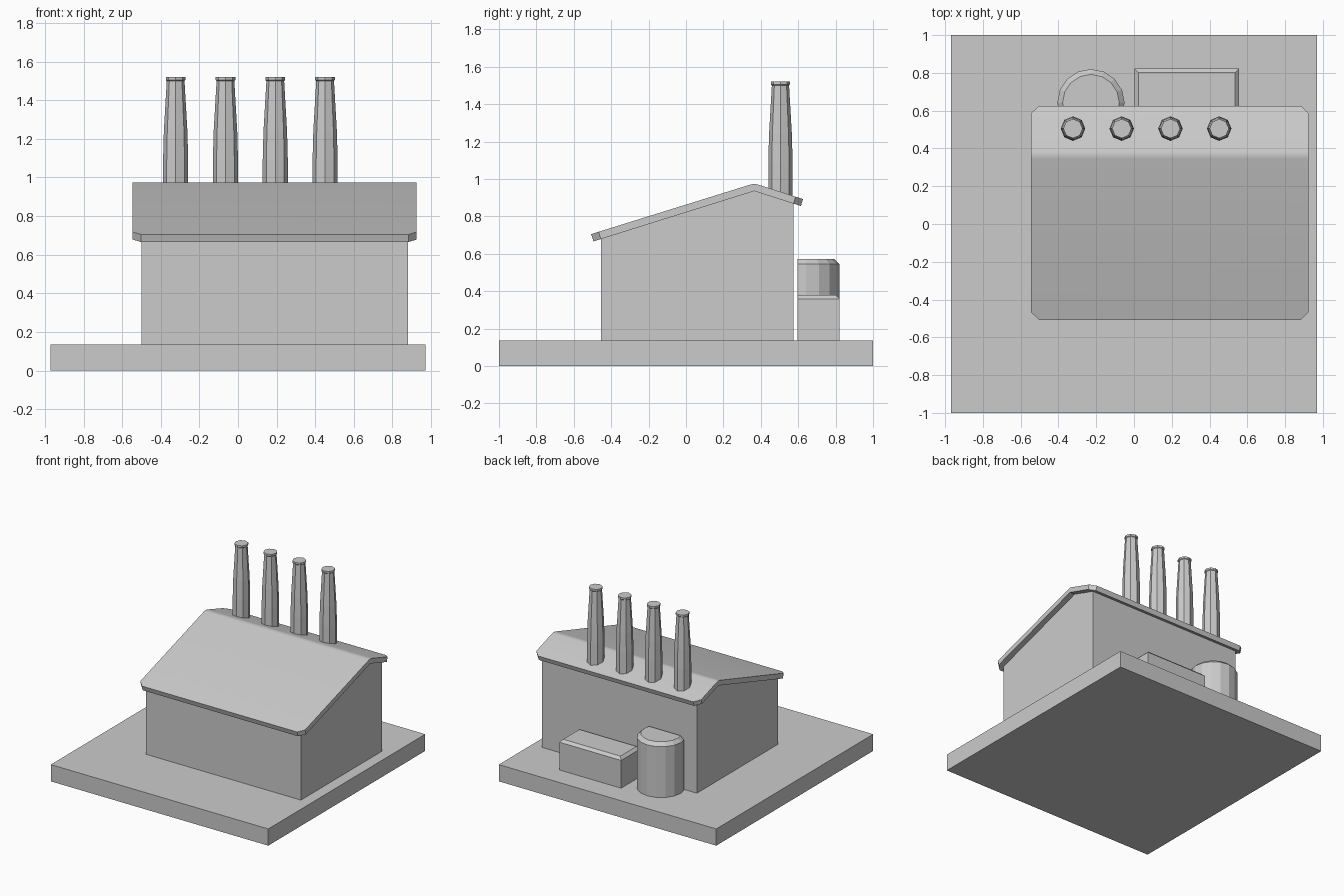
import bpy, bmesh, math
from mathutils import Matrix

if "Cube" in bpy.data.objects:
    bpy.data.objects.remove(bpy.data.objects["Cube"])


def finish(name, bm):
    bmesh.ops.recalc_face_normals(bm, faces=bm.faces[:])
    me = bpy.data.meshes.new(name)
    bm.to_mesh(me)
    bm.free()
    ob = bpy.data.objects.new(name, me)
    bpy.context.collection.objects.link(ob)
    return ob


def box(x0, x1, y0, y1, z0, z1):
    bm = bmesh.new()
    bmesh.ops.create_cube(bm, size=1)
    for v in bm.verts:
        v.co = ((x0 + x1) / 2 + v.co.x * (x1 - x0),
                (y0 + y1) / 2 + v.co.y * (y1 - y0),
                (z0 + z1) / 2 + v.co.z * (z1 - z0))
    return bm


def extrude_x(profile, x0, x1):
    """Extrude a closed (y, z) profile from x0 to x1."""
    bm = bmesh.new()
    a = [bm.verts.new((x0, y, z)) for y, z in profile]
    b = [bm.verts.new((x1, y, z)) for y, z in profile]
    n = len(profile)
    bm.faces.new(a)
    bm.faces.new(b[::-1])
    for i in range(n):
        bm.faces.new((a[i], a[(i + 1) % n], b[(i + 1) % n], b[i]))
    return bm


def lathe(profile, sides, cx, cy):
    """Stack rings of (radius, z), capped at both ends."""
    bm = bmesh.new()
    rings = [[bm.verts.new((cx + r * math.cos(math.tau * i / sides),
                            cy + r * math.sin(math.tau * i / sides), z))
              for i in range(sides)] for r, z in profile]
    for lo, hi in zip(rings, rings[1:]):
        for i in range(sides):
            j = (i + 1) % sides
            bm.faces.new((lo[i], lo[j], hi[j], hi[i]))
    bm.faces.new(rings[0])
    bm.faces.new(rings[-1])
    return bm


# Ground slab
finish("base_slab", box(-0.97, 0.97, -1, 1, 0, 0.135))

# Building body with gable ends tucked just under the roof
finish("building_walls", extrude_x(
    [(-0.455, 0.13), (0.575, 0.13), (0.575, 0.88), (0.365, 0.945), (-0.455, 0.69)],
    -0.5, 0.88))

# Roof: bent slab with a softened ridge and clipped eave corners
roof = extrude_x(
    [(-0.507, 0.705), (-0.495, 0.666), (0.365, 0.935), (0.614, 0.855),
     (0.626, 0.892), (0.385, 0.970), (0.365, 0.974), (0.345, 0.970)],
    -0.545, 0.925)
corners = [e for e in roof.edges
           if abs(e.verts[0].co.x - e.verts[1].co.x) < 1e-5
           and e.calc_length() < 0.06
           and all(v.co.y < -0.4 or v.co.y > 0.6 for v in e.verts)]
bmesh.ops.bevel(roof, geom=corners, offset=0.042, segments=1, affect='EDGES')
roof_ob = finish("roof", roof)
bpy.context.view_layer.objects.active = roof_ob
roof_ob.select_set(True)
bpy.ops.object.shade_smooth_by_angle(angle=math.radians(25))
roof_ob.select_set(False)

# Row of tapered octagonal chimneys with a small rim
for i in range(4):
    finish(f"chimney_{i + 1}", lathe(
        [(0.065, 0.84), (0.065, 1.09), (0.061, 1.24), (0.046, 1.50),
         (0.051, 1.505), (0.051, 1.52)], 8, -0.323 + 0.258 * i, 0.505))

# Round tank, cut flat on the side facing the wall
tank = lathe([(0.178, 0.13), (0.178, 0.545), (0.150, 0.572)], 16, -0.228, 0.642)
cut = bmesh.ops.bisect_plane(tank, geom=tank.verts[:] + tank.edges[:] + tank.faces[:],
                             plane_co=(0, 0.595, 0), plane_no=(0, -1, 0), clear_outer=True)
bmesh.ops.holes_fill(tank, edges=[e for e in tank.edges if e.is_boundary], sides=0)
finish("storage_tank", tank)

# Low equipment box with chamfered top edges, except against the wall
crate = box(0.003, 0.555, 0.595, 0.822, 0.13, 0.38)
top = [e for e in crate.edges
       if all(v.co.z > 0.37 for v in e.verts) and any(v.co.y > 0.7 for v in e.verts)]
bmesh.ops.bevel(crate, geom=top, offset=0.021, segments=1, affect='EDGES')
finish("equipment_box", crate)
